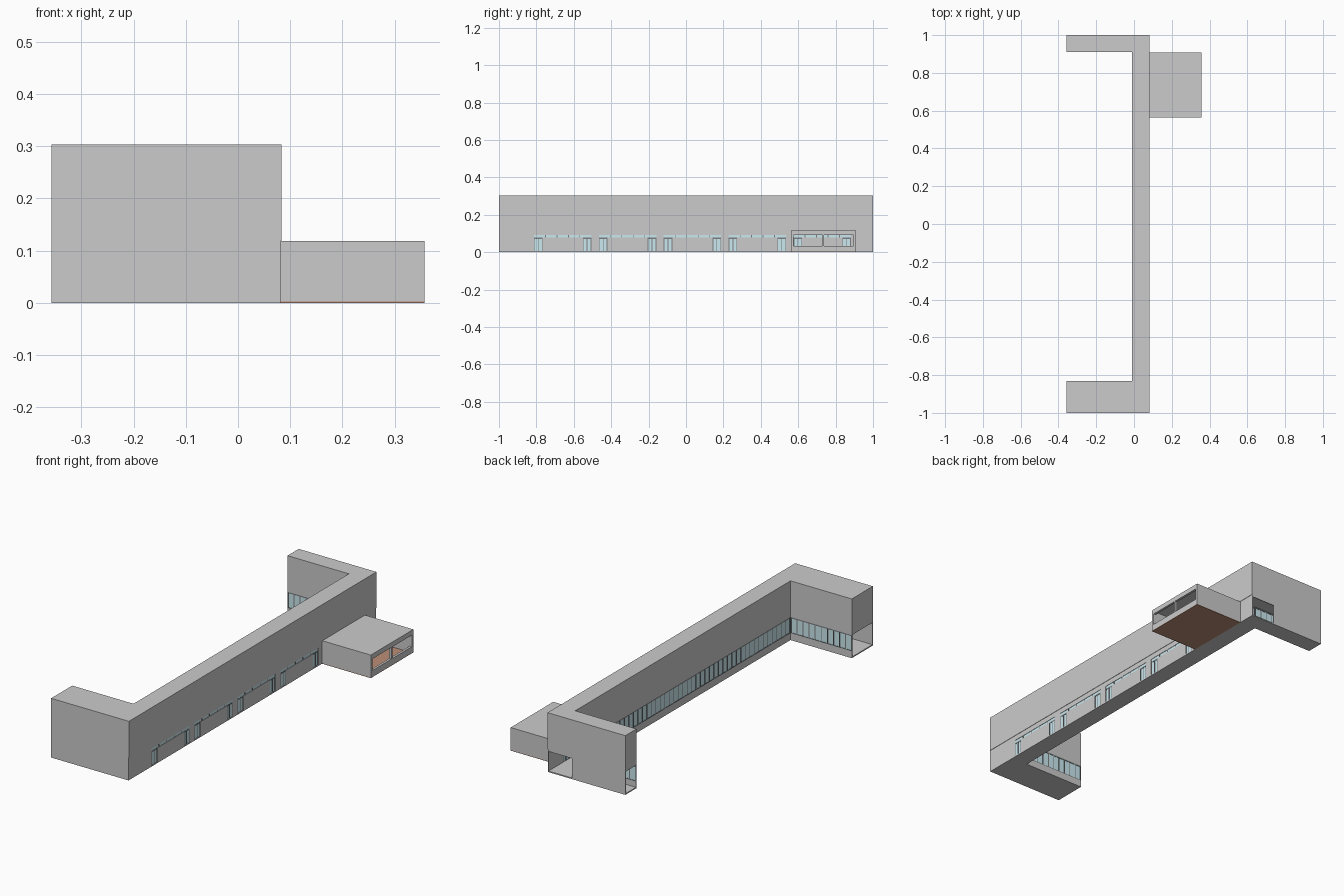
import bpy, bmesh

if "Cube" in bpy.data.objects:
    bpy.data.objects.remove(bpy.data.objects["Cube"])

X0, XI, XO, XL = -0.357, -0.01, 0.083, 0.081   # wing end, court face, outer face, lower outer face
YF, YB = -0.83, 0.91                           # court faces of the two wings
ZC, ZT, T = 0.118, 0.303, 0.004                # ceiling, roof, wall thickness


def material(name, color):
    m = bpy.data.materials.new(name)
    m.diffuse_color = color
    m.use_nodes = True
    m.node_tree.nodes["Principled BSDF"].inputs["Base Color"].default_value = m.diffuse_color
    return m


GLASS = material("glass", (0.6, 0.82, 0.87, 0.5))
WOOD = material("brown_floor", (0.5, 0.27, 0.18, 1))
DARK = material("dark_frame", (0.2, 0.21, 0.22, 1))


def finish(bm, name, mat):
    me = bpy.data.meshes.new(name)
    bmesh.ops.recalc_face_normals(bm, faces=bm.faces)
    bm.to_mesh(me)
    bm.free()
    ob = bpy.data.objects.new(name, me)
    bpy.context.collection.objects.link(ob)
    if mat:
        me.materials.append(mat)
    return ob


def boxes(name, items, mat=None):
    """One object from boxes given as (x0, x1, y0, y1, z0, z1)."""
    bm = bmesh.new()
    for x0, x1, y0, y1, z0, z1 in items:
        vs = bmesh.ops.create_cube(bm, size=1)["verts"]
        for v in vs:
            v.co.x = x1 if v.co.x > 0 else x0
            v.co.y = y1 if v.co.y > 0 else y0
            v.co.z = z1 if v.co.z > 0 else z0
    return finish(bm, name, mat)


def u_prism(name, outer, z0, z1):
    """U-shaped plan extruded between two heights."""
    plan = [(X0, -1), (outer, -1), (outer, 1), (X0, 1),
            (X0, YB), (XI, YB), (XI, YF), (X0, YF)]
    bm = bmesh.new()
    f = bm.faces.new([bm.verts.new((x, y, z0)) for x, y in plan])
    new = bmesh.ops.extrude_face_region(bm, geom=[f])["geom"]
    for v in new:
        if isinstance(v, bmesh.types.BMVert):
            v.co.z = z1
    return finish(bm, name, None)


# upper storey and ground slab
u_prism("upper_storey", XO, ZC, ZT)
u_prism("ground_slab", XL, 0, 0.006)

# closed outer walls; the back wall has an opening by the corner
boxes("front_wall", [(X0, XL, -1, -1 + T, 0, ZC)])
boxes("back_wall", [(X0, -0.055, 1 - T, 1, 0, ZC), (0.077, XL, 1 - T, 1, 0, ZC),
                    (-0.055, 0.077, 1 - T, 1, 0.106, ZC)])

# long outer wall: five bays, each with two double doors joined by a clerestory
xa = XL - T
wall, glass, frame = [(xa, XL, -1, 1, 0.092, ZC)], [], []
starts = [-0.813 + 0.347 * i for i in range(5)]
BAY, DOOR, SILL, HEAD = 0.307, 0.046, 0.078, 0.092
prev = -1
for s in starts:
    wall.append((xa, XL, prev, s, 0, HEAD))
    wall.append((xa, XL, s + DOOR, s + BAY - DOOR, 0, SILL))
    prev = s + BAY
    glass.append((xa + .001, xa + .002, s, s + BAY, SILL, HEAD))
    for d in (s, s + BAY - DOOR):
        glass.append((xa + .001, xa + .002, d, d + DOOR, 0.006, SILL))
        frame.append((xa, XL - .001, d, d + DOOR, 0.071, SILL))
        for y in (d, d + DOOR / 2 - .002, d + DOOR - .004):
            frame.append((xa, XL - .001, y, y + .004, 0.006, 0.071))
    for i in range(1, 5):
        y = s + BAY * i / 5
        frame.append((xa, XL - .001, y - .002, y + .002, SILL, HEAD))
wall.append((xa, XL, prev, 1, 0, HEAD))
boxes("outer_wall", wall)
boxes("door_glass", glass, GLASS)
boxes("door_frames", frame, DARK)

# court side: low wall, glazing and mullions around the U
SZ, GZ = 0.035, 0.112


def glazed_run(name, a, b, c, d, along_y):
    """Glazed wall from a to b, with its thickness between c and d."""
    def bx(p, q, r, s, z0, z1):
        return (r, s, p, q, z0, z1) if along_y else (p, q, r, s, z0, z1)
    m = (c + d) / 2
    boxes(name + "_low_wall", [bx(a, b, c, d, 0, SZ)])
    boxes(name + "_glass", [bx(a, b, m - .0005, m + .0005, SZ, GZ)], GLASS)
    n = round((b - a) / 0.036)
    bars = [bx(a, b, c, d, SZ, SZ + .004), bx(a, b, c, d, GZ, ZC)]
    for i in range(n + 1):
        p = a + (b - a - .004) * i / n
        bars.append(bx(p, p + .004, c, d, SZ + .004, GZ))
    boxes(name + "_mullions", bars, DARK)


glazed_run("spine_court", YF, YB, XI, XI + T, True)
glazed_run("front_wing_court", X0, XI, YF - T, YF, False)
glazed_run("back_wing_court", X0, XI, YB, YB + T, False)

# side pavilion: open windows, brown floor
PX, PY0, PY1, W = 0.357, 0.563, 0.907, 0.012
xf = PX - W
boxes("pavilion_roof", [(XL, PX, PY0, PY1, ZC - 0.01, ZC)])
boxes("pavilion_sides", [(XL, PX, PY0, PY0 + W, 0.003, ZC - 0.01),
                         (XL, PX, PY1 - W, PY1, 0.003, ZC - 0.01)])
boxes("pavilion_window_wall", [(xf, PX, PY0 + W, PY1 - W, 0.003, 0.034),
                               (xf, PX, PY0 + W, PY1 - W, 0.093, ZC - 0.01),
                               (xf, PX, 0.729, 0.739, 0.034, 0.093)])
boxes("pavilion_floor", [(XL, PX, PY0, PY1, 0, 0.003)], WOOD)
